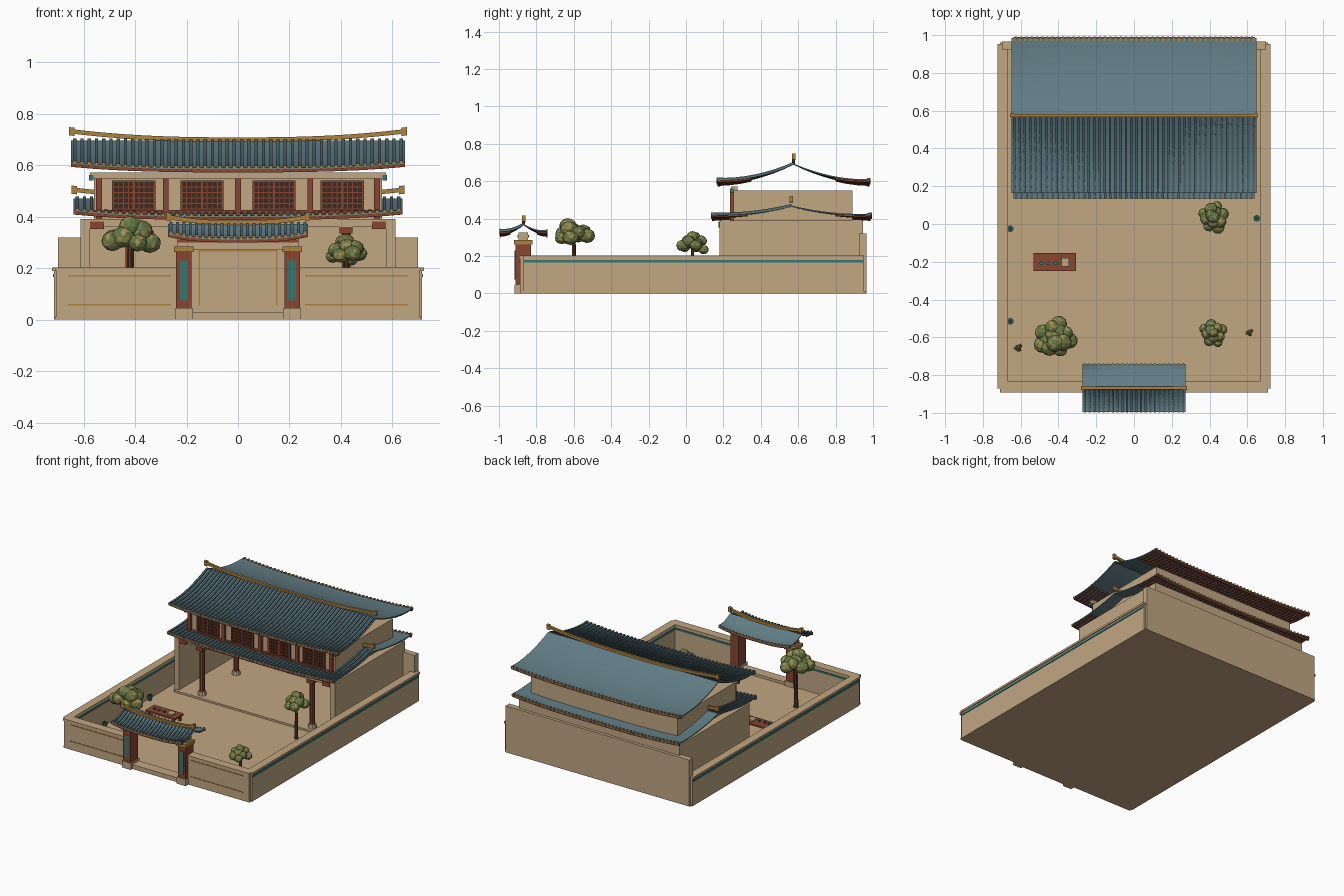
import bpy, bmesh, math, random
from mathutils import Matrix, Vector

random.seed(4)
if "Cube" in bpy.data.objects:
    bpy.data.objects.remove(bpy.data.objects["Cube"])


def material(name, *rgb):
    m = bpy.data.materials.new(name)
    m.use_nodes = True
    m.diffuse_color = (*rgb, 1)
    m.node_tree.nodes["Principled BSDF"].inputs["Base Color"].default_value = (*rgb, 1)
    return m


TAN = material("tan plaster", .54, .385, .225)
ROOF = material("slate teal", .12, .205, .235)
TILE = material("dark tile", .075, .13, .15)
RED = material("red brown", .25, .06, .03)
GOLD = material("ochre gold", .42, .22, .05)
TEAL = material("teal trim", .035, .18, .17)
LEAF = material("leaf green", .13, .18, .06)
LEAF2 = material("leaf olive", .33, .28, .08)
DARK = material("dark wood", .05, .022, .014)
TRUNK = material("bark", .1, .045, .022)


def finish(name, bm, *mats):
    bmesh.ops.recalc_face_normals(bm, faces=bm.faces)
    me = bpy.data.meshes.new(name)
    bm.to_mesh(me)
    bm.free()
    for m in mats:
        me.materials.append(m)
    ob = bpy.data.objects.new(name, me)
    bpy.context.collection.objects.link(ob)
    return ob


def add_box(bm, x, y, z):
    size = [b - a for a, b in (x, y, z)]
    mid = [(a + b) / 2 for a, b in (x, y, z)]
    bmesh.ops.create_cube(bm, size=1, matrix=Matrix.Translation(mid) @ Matrix.Diagonal((*size, 1)))


def box(name, mat, x, y, z, mirror=False):
    bm = bmesh.new()
    add_box(bm, x, y, z)
    if mirror:
        add_box(bm, (-x[1], -x[0]), y, z)
    return finish(name, bm, mat)


def cylinder(name, mat, x, y, z0, z1, r, r2=None, n=10):
    bm = bmesh.new()
    bmesh.ops.create_cone(bm, cap_ends=True, segments=n, radius1=r, radius2=r2 or r,
                          depth=z1 - z0, matrix=Matrix.Translation((x, y, (z0 + z1) / 2)))
    return finish(name, bm, mat)


def slab(bm, surf, u, v, top, bottom, nu, nv, index=0):
    """Closed slab following surf(u, v), between two height offsets."""
    def layer(dz):
        return [[bm.verts.new(surf(u[0] + (u[1] - u[0]) * i / nu, v[0] + (v[1] - v[0]) * j / nv)
                              + Vector((0, 0, dz))) for j in range(nv + 1)] for i in range(nu + 1)]
    a, b = layer(top), layer(bottom)
    faces = []
    for g in (a, b):
        for i in range(nu):
            for j in range(nv):
                faces.append((g[i][j], g[i + 1][j], g[i + 1][j + 1], g[i][j + 1]))
    for i in range(nu):
        for j in (0, nv):
            faces.append((a[i][j], a[i + 1][j], b[i + 1][j], b[i][j]))
    for j in range(nv):
        for i in (0, nu):
            faces.append((a[i][j], a[i][j + 1], b[i][j + 1], b[i][j]))
    for f in faces:
        bm.faces.new(f).material_index = index


def roof(name, w, yc, half, zr, drop, lift, ribs, rise):
    """Curved gable roof with tile ribs, rafters, eave ends and an upswept ridge."""
    bm, timber, ridge = bmesh.new(), bmesh.new(), bmesh.new()
    for side in (-1, 1):
        def surf(x, t):
            z = zr - drop * (1 - max(0, 1 - t) ** 1.9) + lift * t * abs(x / w) ** 3
            return Vector((x, yc + side * half * t, z))
        slab(bm, surf, (-w, w), (0, 1), 0, -.007, 16, 8)
        slab(timber, surf, (-w, w), (.96, .99), -.006, -.018, 16, 1)
        for k in range(ribs):
            x = -w + 2 * w * (k + .5) / ribs
            r = w / ribs
            if side < 0:
                slab(bm, surf, (x - r * .45, x + r * .45), (0, 1), .008, -.001, 1, 8, 1)
            slab(timber, surf, (x - r * .4, x + r * .4), (.96, 1.005), .006, -.008, 1, 1, 1)
            slab(timber, surf, (x - r * .3, x + r * .3), (.55, .97), -.006, -.015, 1, 3)

    def crest(x, t):
        return Vector((x, yc + (t - .5) * .016, zr + rise * abs(x / w) ** 2.5))
    slab(ridge, crest, (-w, w), (0, 1), .013, -.004, 20, 1)
    for s in (-1, 1):
        slab(ridge, crest, (s * (w - .012), s * (w + .008)), (-.1, 1.1), .02, -.012, 1, 1)
    finish(name + "_tiles", bm, ROOF, TILE)
    finish(name + "_eaves", timber, RED, GOLD)
    finish(name + "_ridge", ridge, GOLD)


# Courtyard floor and enclosing walls
box("courtyard_floor", TAN, (-.71, .71), (-.885, .96), (0, .012))
box("side_walls", TAN, (.67, .715), (-.87, .95), (0, .19), True)
box("side_wall_coping", TAN, (.667, .722), (-.872, .952), (.188, .202), True)
box("side_wall_trim", TEAL, (.666, .719), (-.865, .945), (.165, .178), True)
box("front_walls", TAN, (.235, .705), (-.888, -.838), (0, .19), True)
box("front_wall_coping", TAN, (.235, .71), (-.893, -.833), (.188, .202), True)
box("front_wall_inner_trim", TEAL, (.24, .67), (-.839, -.834), (.165, .178), True)
box("back_wall", TAN, (-.7, .7), (.925, .965), (0, .32))
for z in (.055, .168):
    box("front_wall_line", GOLD, (.26, .66), (-.891, -.887), (z, z + .006), True)

# Gate
box("gate_step", TAN, (-.19, .19), (-.9, -.83), (0, .03))
box("gate_pillar_base", TAN, (.175, .243), (-.918, -.822), (0, .045), True)
box("gate_pillar", RED, (.18, .24), (-.912, -.83), (.045, .265), True)
box("gate_pillar_panel", TEAL, (.195, .225), (-.916, -.911), (.075, .23), True)
box("gate_pillar_cap", GOLD, (.172, .248), (-.92, -.822), (.262, .285), True)
box("gate_lintel", TAN, (-.235, .235), (-.895, -.845), (.272, .325))
box("gate_lintel_beam", RED, (-.235, .235), (-.9, -.84), (.3, .312))
roof("gate_roof", .272, -.868, .128, .372, .054, .022, 22, .024)

# Hall, ground floor
box("hall_platform", TAN, (-.6, .6), (.16, .93), (0, .025))
box("hall_side_walls", TAN, (.575, .612), (.18, .945), (0, .39), True)
box("hall_back_wall", TAN, (-.59, .59), (.89, .945), (0, .39))
box("hall_ceiling", TAN, (-.6, .6), (.18, .94), (.372, .39))
box("hall_front_beam", TAN, (-.58, .58), (.185, .225), (.36, .385))
box("hall_bracket", RED, (.52, .575), (.175, .225), (.352, .382), True)
for sx in (-1, 1):
    for y in (.21, .58):
        cylinder("hall_column", RED, sx * .42, y, .03, .375, .017)
        cylinder("hall_column_base", TAN, sx * .42, y, .02, .05, .03, .024)
    box("back_wall_frame_side", GOLD, (sx * .15 - .003, sx * .15 + .003), (.885, .891), (.055, .27))
box("back_wall_frame_top", GOLD, (-.15, .15), (.885, .891), (.264, .27))
for s in (-1, 1):
    box("column_head", RED, (s * .42 - .025, s * .42 + .025), (.18, .235), (.335, .36))
roof("lower_roof", .638, .563, .428, .47, .065, .022, 46, .03)

# Hall, upper floor
box("upper_body", TAN, (-.56, .56), (.255, .89), (.385, .55))
box("upper_beam", TAN, (-.575, .575), (.24, .275), (.548, .572))
box("upper_beam_end", TEAL, (.562, .578), (.236, .256), (.54, .562), True)
box("upper_sill", RED, (-.56, .56), (.24, .257), (.41, .425))
for x in (-.54, -.28, 0, .28, .54):
    box("upper_column", RED, (x - .011, x + .011), (.236, .257), (.39, .55))
for x in (-.405, -.14, .14, .405):
    box("window_panel", DARK, (x - .084, x + .084), (.249, .256), (.426, .541))
    bm = bmesh.new()
    for i in range(9):
        c = x - .08 + .02 * i
        wide = .004 if i in (0, 4, 8) else .0015
        add_box(bm, (c - wide, c + wide), (.244, .25), (.427, .54))
    for i in range(6):
        c = .43 + .0214 * i
        add_box(bm, (x - .084, x + .084), (.244, .25), (c - .0015, c + .0015))
    finish("window_lattice", bm, RED)
roof("upper_roof", .648, .575, .41, .695, .105, .022, 46, .032)


# Trees and shrubs
def tree(x, y, z, r, h, lumps, lump):
    bm = bmesh.new()
    for k in range(lumps):
        a = k * 2.4
        d = r * math.sqrt(k / lumps) * .95
        dz = (1 - k / lumps) * h * .9 + random.uniform(-.4, .1) * h
        s = lump * random.uniform(.85, 1.15)
        place = Matrix.Translation((x + d * math.cos(a), y + d * math.sin(a), z + dz))
        turn = Matrix.Rotation(random.uniform(0, 3), 4, 'Z') @ Matrix.Diagonal((s, s, s * .9, 1))
        bmesh.ops.create_icosphere(bm, subdivisions=1 if lump < .02 else 2, radius=1,
                                   matrix=place @ turn)
    for f in bm.faces:
        f.material_index = random.random() < .38
    finish("tree_crown", bm, LEAF, LEAF2)
    cylinder("tree_trunk", TRUNK, x, y, .01, z + h * .6, r * .14 + .003, r * .08 + .002, 7)


tree(-.42, -.6, .29, .088, .085, 14, .043)
tree(.42, .035, .25, .068, .06, 12, .031)
tree(.42, -.575, .135, .062, .045, 11, .027)
tree(.613, -.575, .03, .016, .015, 5, .011)
tree(-.61, -.655, .03, .016, .015, 5, .012)

# Pots along the walls
for x, y in ((-.655, -.025), (-.655, -.515), (.65, .03)):
    cylinder("wall_pot", TEAL, x, y, .01, .045, .012, .018, 8)
    cylinder("pot_soil", DARK, x, y, .044, .049, .011, n=8)

# Low table with tea things
box("table_top", RED, (-.533, -.307), (-.248, -.153), (.05, .062))
for x in (-.52, -.332):
    for y in (-.24, -.173):
        box("table_leg", RED, (x, x + .012), (y, y + .012), (.01, .052))
for x in (-.49, -.455, -.415):
    cylinder("cup", TEAL, x, -.208, .061, .073, .007, .011, 8)
box("tray", TAN, (-.385, -.345), (-.225, -.18), (.061, .072))
